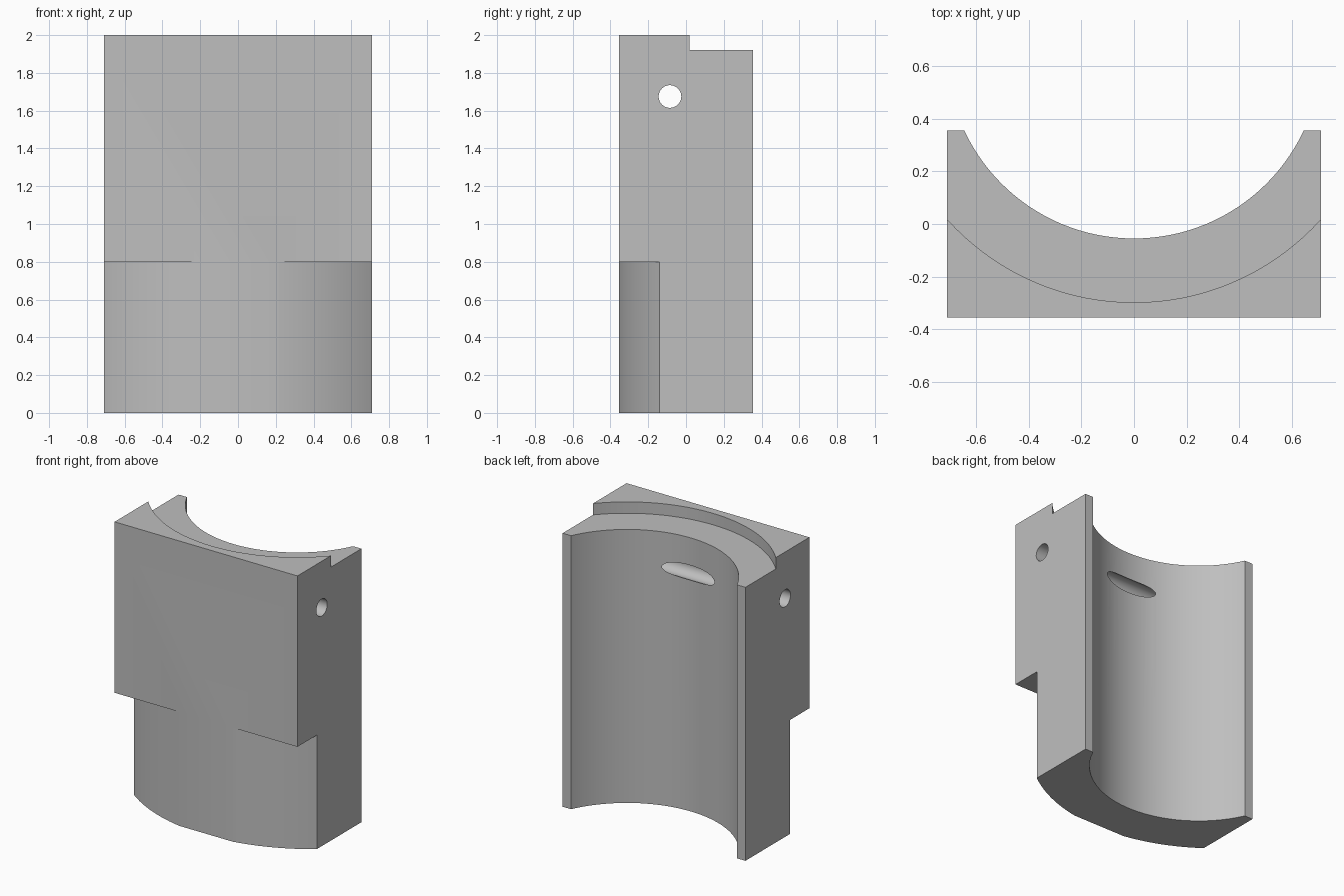
import bpy, bmesh
from math import sin, cos, pi, asin
from mathutils import Matrix

default = bpy.data.objects.get("Cube")
if default:
    bpy.data.objects.remove(default, do_unlink=True)

HALF_W, HALF_D, HEIGHT = 0.71, 0.355, 2.0
BORE_Y = 0.657                       # shared axis of bore and ledge

grey = bpy.data.materials.new("plain grey")
grey.use_nodes = True
colour = (0.52, 0.52, 0.52, 1)
grey.diffuse_color = colour
grey.node_tree.nodes["Principled BSDF"].inputs["Base Color"].default_value = colour


def prism(name, outline, z0, z1, matrix=None):
    """Extrude a flat outline from z0 to z1."""
    bm = bmesh.new()
    face = bm.faces.new([bm.verts.new((x, y, z0)) for x, y in outline])
    new = bmesh.ops.extrude_face_region(bm, geom=[face])["geom"]
    bmesh.ops.translate(bm, vec=(0, 0, z1 - z0),
                        verts=[v for v in new if isinstance(v, bmesh.types.BMVert)])
    bmesh.ops.recalc_face_normals(bm, faces=bm.faces)
    if matrix:
        bm.transform(matrix)
    mesh = bpy.data.meshes.new(name)
    bm.to_mesh(mesh)
    bm.free()
    mesh.materials.append(grey)
    obj = bpy.data.objects.new(name, mesh)
    bpy.context.collection.objects.link(obj)
    return obj


def arc(cx, cy, r, start, end, n):
    return [(cx + r * cos(start + (end - start) * i / n),
             cy + r * sin(start + (end - start) * i / n)) for i in range(n + 1)]


def circle(cx, cy, r, n):
    return arc(cx, cy, r, 0, 2 * pi, n)[:-1]


# Solid block
block = prism("saddle_block", [(-HALF_W, -HALF_D), (HALF_W, -HALF_D),
                               (HALF_W, HALF_D), (-HALF_W, HALF_D)], 0, HEIGHT)

# Rounded front of the lower part
spread = asin(0.8 / 1.195)
relief = arc(0, 0.822, 1.195, -pi / 2 - spread, -pi / 2 + spread, 40)
relief += [(0.8, -0.6), (-0.8, -0.6)]

# Cross hole runs along x
along_x = Matrix.Translation((0, -0.085, 1.675)) @ Matrix.Rotation(pi / 2, 4, 'Y')

cutters = [
    prism("bore_cutter", circle(0, BORE_Y, 0.712, 128), -0.1, 2.1),
    prism("ledge_cutter", circle(0, BORE_Y, 0.955, 128), 1.92, 2.1),
    prism("front_relief_cutter", relief, -0.1, 0.8),
    prism("cross_hole_cutter", circle(0, 0, 0.06, 48), -1, 1, along_x),
]

bpy.ops.object.select_all(action='DESELECT')
bpy.context.view_layer.objects.active = block
block.select_set(True)
for cutter in cutters:
    cutter.hide_render = True
    mod = block.modifiers.new(cutter.name, 'BOOLEAN')
    mod.operation = 'DIFFERENCE'
    mod.solver = 'EXACT'
    mod.object = cutter
    bpy.ops.object.modifier_apply(modifier=mod.name)
    bpy.data.objects.remove(cutter, do_unlink=True)

bpy.ops.object.shade_smooth_by_angle(angle=pi / 6)
